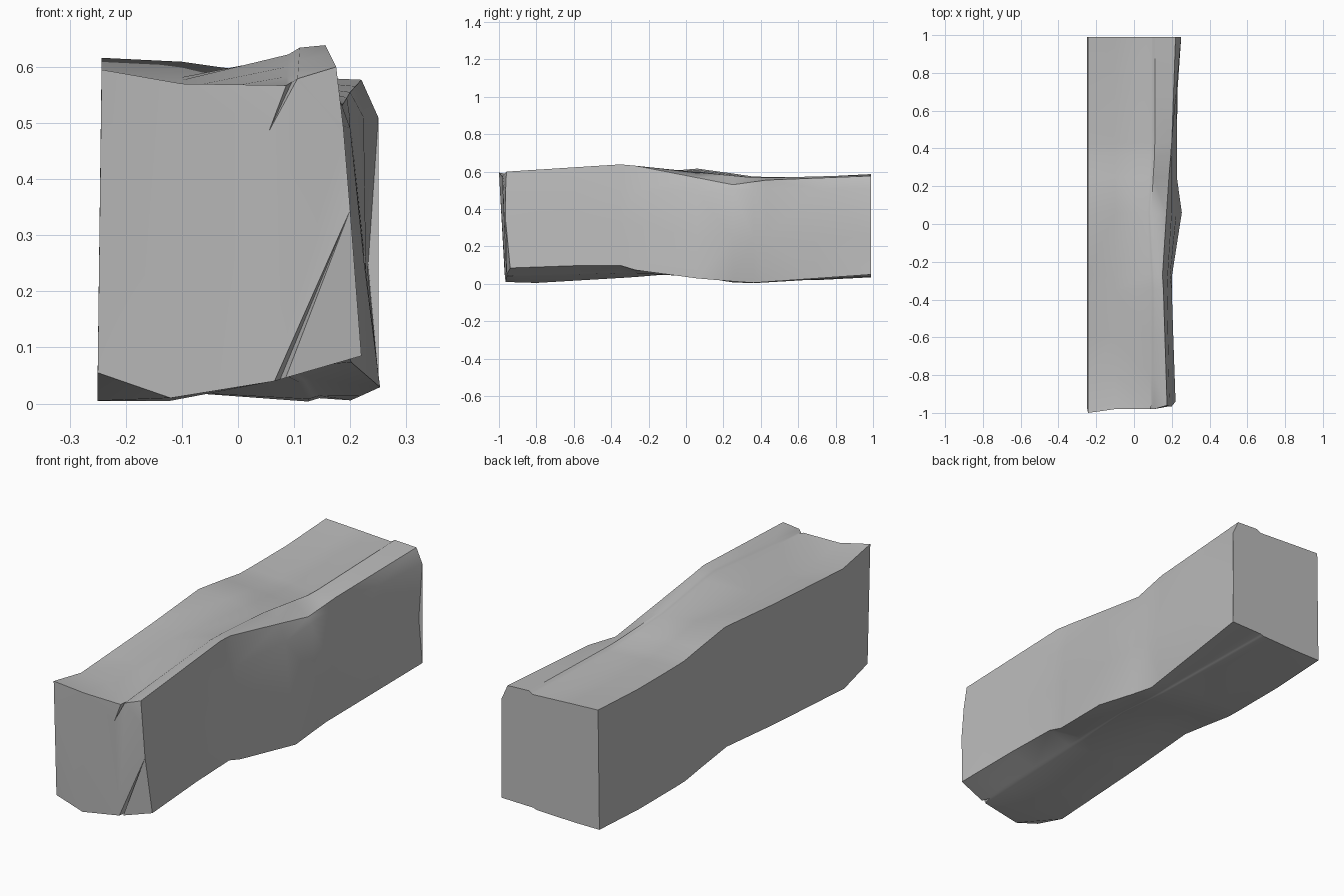
import bpy
import bmesh
from mathutils import Vector

default = bpy.data.objects.get("Cube")
if default:
    bpy.data.objects.remove(default, do_unlink=True)

stone = bpy.data.materials.new("grey stone")
stone.use_nodes = True
grey = (0.5, 0.5, 0.5, 1)
stone.diffuse_color = grey
stone.node_tree.nodes["Principled BSDF"].inputs["Base Color"].default_value = grey


def sample(path, y):
    """Point (x, y, z) at depth y on a path of such points, held at its ends."""
    y = min(max(y, path[0][1]), path[-1][1])
    for a, b in zip(path, path[1:]):
        if y <= b[1]:
            break
    return Vector(a).lerp(Vector(b), (y - a[1]) / (b[1] - a[1]))


def wavy(x, z, front_y, front_z):
    """Rail on the left part of the block, following its gentle wave."""
    wave = [(-.8, -.03), (-.29, 0), (.07, .03), (.37, -.015), (.7, -.015), (.99, 0)]
    return [(x, front_y, front_z)] + [(x, y, z + rise) for y, rise in wave]


def crack(path, width, depth, rise):
    """Three rails along a path: two lips and, between them, a floor set back."""
    side = Vector((width, 0, rise))
    lips = [[Vector(p) + side * s for p in path] for s in (-1, 1)]
    floor = [Vector(p) for p in path]
    floor[0].y += depth
    return lips[0], floor, lips[1]


# Rails from front to back on the irregular right side
right_top = [(.175, -.96, .6), (.155, -.33, .64), (.15, -.26, .63), (.185, .25, .53),
             (.2, .43, .555), (.22, .99, .577)]
right_upper = [(.188, -.965, .49), (.175, -.33, .5), (.2, .05, .49), (.2, .43, .51), (.25, .99, .51)]
right_middle = [(.2, -.965, .345), (.185, -.33, .33), (.225, .05, .25), (.232, .99, .25)]
right_bottom = [(.22, -.94, .085), (.2, -.37, .105), (.2, -.28, .075), (.255, .05, .03),
                (.2, .35, .005), (.25, .99, .05)]

# Rails along the middle of the top and bottom, where the front is cracked
top_middle = [(.096, -.98, .573), (.1, -.33, .63), (.08, .07, .59), (.1, .38, .56), (.1, .99, .576)]
bottom_middle = [(.075, -.96, .043), (.08, -.3, .062), (.12, .07, .04), (.14, .3, .003), (.08, .99, .044)]
top_lip, top_floor, top_far_lip = crack(top_middle, .01, .03, .006)
low_far_lip, low_floor, low_lip = crack(bottom_middle, .01, .04, .003)

rails = {
    "left_bottom": wavy(-.25, .035, -.97, .055),
    "left_top": wavy(-.243, .587, -1, .595),
    "top_left": wavy(-.1, .58, -.98, .57),
    "top_lip": top_lip,
    "top_floor": top_floor,
    "top_far_lip": top_far_lip,
    "right_top": right_top,
    "right_upper": right_upper,
    "right_middle": right_middle,
    "right_bottom": right_bottom,
    "low_lip": low_lip,
    "low_floor": low_floor,
    "low_far_lip": low_far_lip,
    "bottom_left": wavy(-.12, .035, -.965, .01),
}

# Block sides lofted through the rails
stations = [-1, -.8, -.6, -.35, -.27, .06, .25, .36, .43, .7, 1]
bm = bmesh.new()
rings = [[bm.verts.new(sample(rail, y)) for rail in rails.values()] for y in stations]
for near, far in zip(rings, rings[1:]):
    for i in range(len(near)):
        bm.faces.new((near[i - 1], near[i], far[i], far[i - 1]))

# Flat back end
bm.faces.new(rings[-1])

# Front end, split by two chipped cracks that taper to a point
front = dict(zip(rails, rings[0]))
front["upper_tip"] = bm.verts.new((.055, -.98, .485))
front_faces = [
    "left_bottom left_top top_left top_lip upper_tip top_far_lip right_top "
    "right_upper right_middle low_far_lip bottom_left",
    "upper_tip top_lip top_floor",
    "upper_tip top_floor top_far_lip",
    "right_middle right_bottom low_lip",
    "right_middle low_lip low_floor",
    "right_middle low_floor low_far_lip",
]
for names in front_faces:
    bm.faces.new([front[name] for name in names.split()])

bmesh.ops.triangulate(bm, faces=bm.faces[:])
bmesh.ops.recalc_face_normals(bm, faces=bm.faces[:])
mesh = bpy.data.meshes.new("stone_block")
bm.to_mesh(mesh)
bm.free()
mesh.materials.append(stone)
block = bpy.data.objects.new("stone_block", mesh)
bpy.context.collection.objects.link(block)

# Soft shading with crisp edges
bpy.ops.object.select_all(action='DESELECT')
block.select_set(True)
bpy.context.view_layer.objects.active = block
bpy.ops.object.shade_smooth_by_angle(angle=0.6)
